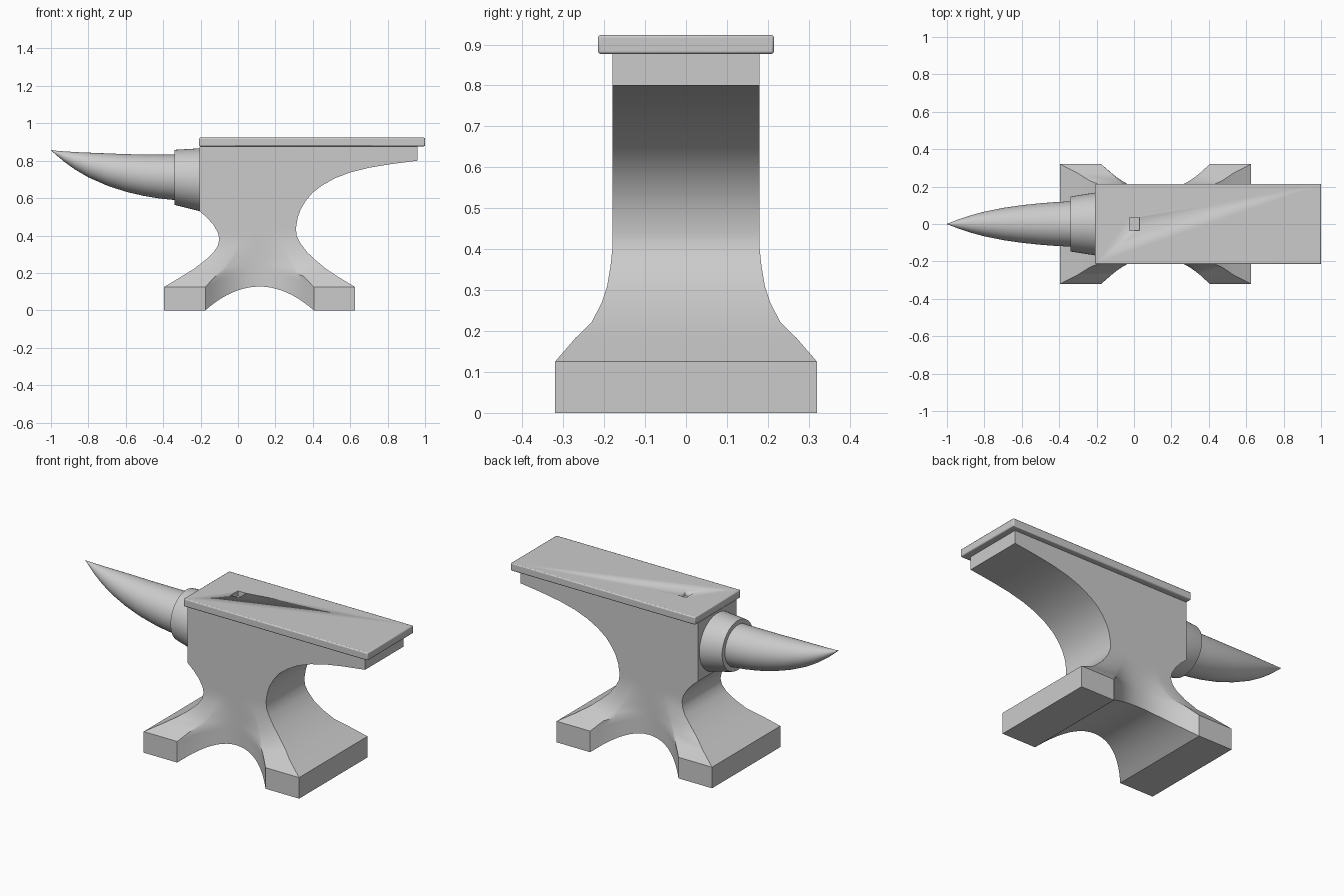
import bpy, bmesh, math
from mathutils import Vector

if "Cube" in bpy.data.objects:
    bpy.data.objects.remove(bpy.data.objects["Cube"])


def make_object(name, bm, angle=30):
    bmesh.ops.remove_doubles(bm, verts=bm.verts, dist=1e-5)
    bmesh.ops.recalc_face_normals(bm, faces=bm.faces)
    mesh = bpy.data.meshes.new(name)
    bm.to_mesh(mesh)
    bm.free()
    ob = bpy.data.objects.new(name, mesh)
    bpy.context.collection.objects.link(ob)
    bpy.ops.object.select_all(action='DESELECT')
    bpy.context.view_layer.objects.active = ob
    ob.select_set(True)
    bpy.ops.object.shade_smooth_by_angle(angle=math.radians(angle))
    return ob


def box(name, lo, hi):
    bm = bmesh.new()
    bmesh.ops.create_cube(bm, size=1)
    lo, hi = Vector(lo), Vector(hi)
    for v in bm.verts:
        v.co = (lo + hi) / 2 + v.co * (hi - lo)
    return make_object(name, bm)


def loft(name, rings, n=48):
    """Round sections (x, centre z, radius) joined along x."""
    bm = bmesh.new()
    loops = []
    for x, z, r in rings:
        loops.append([bm.verts.new((x, r * math.cos(2 * math.pi * i / n),
                                    z + r * math.sin(2 * math.pi * i / n))) for i in range(n)])
    for a, b in zip(loops, loops[1:]):
        for i in range(n):
            j = (i + 1) % n
            bm.faces.new((a[i], a[j], b[j], b[i]))
    bm.faces.new(loops[0])
    bm.faces.new(loops[-1])
    return make_object(name, bm)


# Body: rows from foot top to table, (left x, left z, right x, right z, flare)
rows = [
    (-.395, .125, .625, .125, 1), (-.30, .182, .53, .182, .65),
    (-.235, .222, .47, .222, .36), (-.175, .268, .415, .268, .19),
    (-.13, .31, .37, .31, .09), (-.108, .345, .333, .36, .03),
    (-.10, .38, .313, .40, 0), (-.107, .415, .31, .44, 0),
    (-.13, .455, .319, .495, 0), (-.165, .495, .335, .54, 0),
    (-.205, .53, .362, .585, 0), (-.205, .60, .398, .628, 0),
    (-.205, .65, .45, .668, 0), (-.205, .70, .52, .707, 0),
    (-.205, .745, .60, .737, 0), (-.205, .78, .70, .762, 0),
    (-.205, .82, .82, .782, 0), (-.205, .85, .96, .80, 0),
    (-.205, .877, .96, .877, 0),
]
HALF, INNER, N = .51, .29, 10
offsets = [-HALF] + [INNER * i / N for i in range(-N, N + 1)] + [HALF]


def body_row(row, underside=False):
    xl, zl, xr, zr, k = row
    pts = []
    for d in offsets:
        f = (d + HALF) / (2 * HALF)
        t = min(1, abs(d) / INNER)
        x = xl + (xr - xl) * f
        y = .18 + .14 * k * t ** 2.2
        z = zl + (zr - zl) * f + .075 * k * (1 - t * t)
        if underside:
            z = .127 * (1 - t * t)
        pts.append((x, y, z))
    return pts


grid = [body_row(rows[0], True)] + [body_row(r) for r in rows]
bm = bmesh.new()
front, back = ([[bm.verts.new((x, s * y, z)) for x, y, z in row] for row in grid] for s in (-1, 1))
last = len(offsets) - 1
for side in (front, back):
    for a, b in zip(side, side[1:]):
        for i in range(last):
            bm.faces.new((a[i], a[i + 1], b[i + 1], b[i]))
for r in range(len(grid) - 1):
    for c in (0, last):
        bm.faces.new((front[r][c], front[r + 1][c], back[r + 1][c], back[r][c]))
for r in (0, len(grid) - 1):
    for c in range(last):
        bm.faces.new((front[r][c], front[r][c + 1], back[r][c + 1], back[r][c]))
make_object("body", bm)

# Top plate with rounded edges and a square tool hole
plate = box("top_plate", (-.208, -.215, .877), (1, .215, .923))
bev = plate.modifiers.new("bevel", 'BEVEL')
bev.width, bev.segments = .006, 2
cutter = box("hole_cutter", (-.025, -.034, .893), (.03, .034, 1))
cutter.hide_render = True
cutter.hide_set(True)
cut = plate.modifiers.new("hole", 'BOOLEAN')
cut.operation, cut.object, cut.solver = 'DIFFERENCE', cutter, 'EXACT'

# Collar and horn
loft("horn_collar", [(-.19, .698, .168), (-.205, .698, .168), (-.34, .711, .147)])
# horn outline: (x, top z, bottom z)
outline = [(-.33, .832, .589), (-.42, .832, .598), (-.5, .833, .611), (-.6, .835, .634),
           (-.7, .839, .667), (-.8, .843, .711), (-.87, .846, .752), (-.93, .85, .795),
           (-.97, .853, .829), (-1, .857, .855)]
loft("horn", [(x, (t + b) / 2, (t - b) / 2) for x, t, b in outline])
